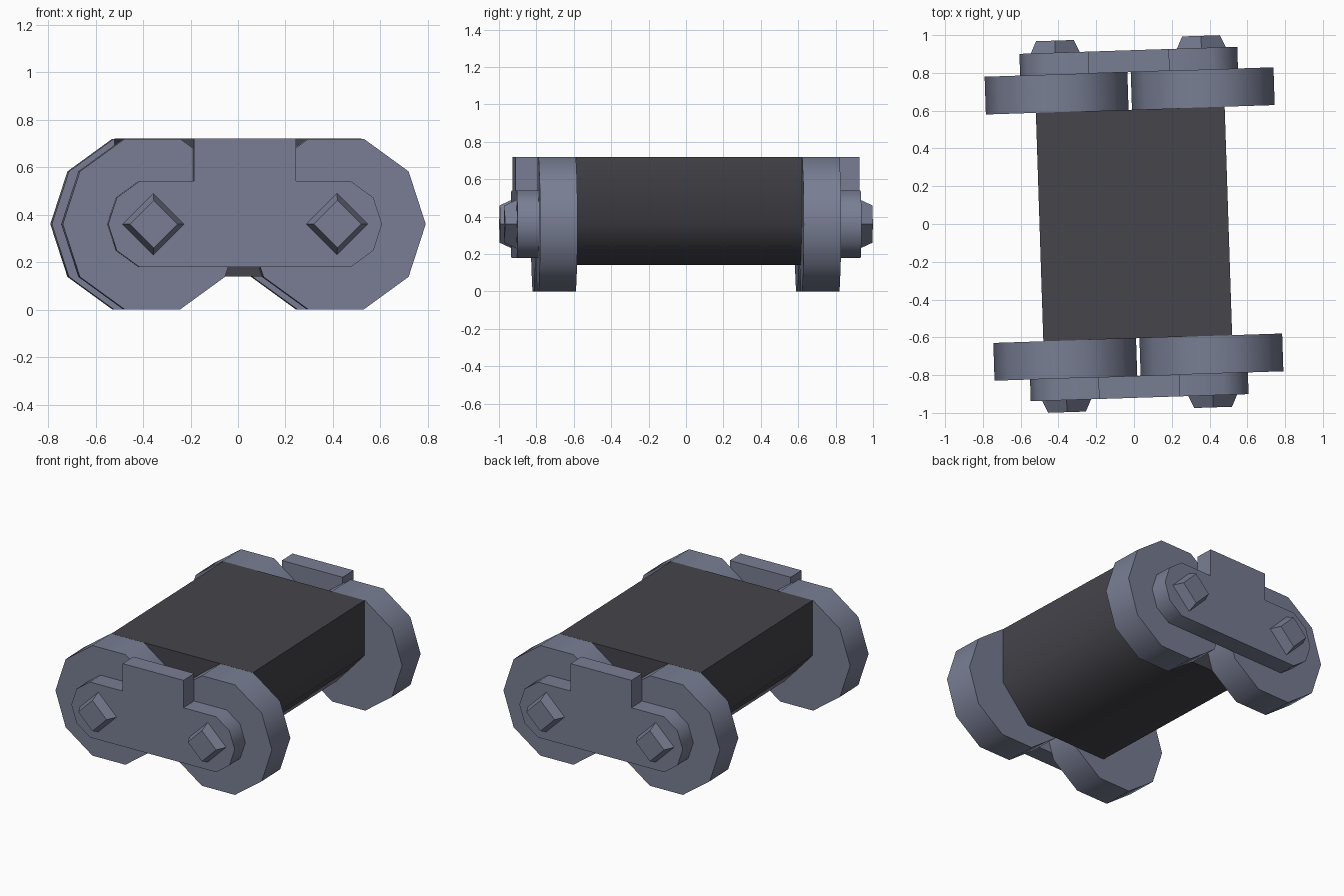
import bpy, bmesh, math
from mathutils import Matrix

if "Cube" in bpy.data.objects:
    bpy.data.objects.remove(bpy.data.objects["Cube"])

TURN = Matrix.Rotation(math.radians(1.87), 4, 'Z')   # whole model sits slightly turned
AXLE_X, AXLE_Z = 0.387, 0.36


def material(name, color):
    m = bpy.data.materials.new(name)
    m.diffuse_color = (*color, 1)
    m.use_nodes = True
    m.node_tree.nodes["Principled BSDF"].inputs["Base Color"].default_value = m.diffuse_color
    return m


STEEL = material("blue_grey_steel", (0.19, 0.21, 0.295))
DARK = material("dark_grey_rubber", (0.058, 0.058, 0.07))


def ring(cx, cz, r, n):
    return [(cx + r * math.cos(2 * math.pi * i / n), cz + r * math.sin(2 * math.pi * i / n))
            for i in range(n)]


def loft(name, near, far, y0, y1, mat):
    """Solid between two matching xz outlines at y0 and y1."""
    bm = bmesh.new()
    a = [bm.verts.new((x, y0, z)) for x, z in near]
    b = [bm.verts.new((x, y1, z)) for x, z in far]
    bm.faces.new(a)
    bm.faces.new(b[::-1])
    for i in range(len(a)):
        j = (i + 1) % len(a)
        bm.faces.new((a[j], a[i], b[i], b[j]))
    bmesh.ops.transform(bm, matrix=TURN, verts=bm.verts)
    bmesh.ops.recalc_face_normals(bm, faces=bm.faces)
    mesh = bpy.data.meshes.new(name)
    bm.to_mesh(mesh)
    bm.free()
    mesh.materials.append(mat)
    obj = bpy.data.objects.new(name, mesh)
    bpy.context.collection.objects.link(obj)
    bpy.ops.object.select_all(action='DESELECT')
    obj.select_set(True)
    bpy.context.view_layer.objects.active = obj
    bpy.ops.object.shade_smooth_by_angle(angle=math.radians(50))
    return obj


# Central block with chamfered lower corners
block = [(-0.5, 0.72), (-0.5, 0.36), (-0.3, 0.14), (0.3, 0.14), (0.5, 0.36), (0.5, 0.72)]
loft("body_block", block, block, -0.605, 0.605, DARK)

# Side plate outline: right half with rounded end and top tab, mirrored
right = [(AXLE_X + 0.19 * math.cos(math.radians(a)), AXLE_Z + 0.19 * math.sin(math.radians(a)))
         for a in range(-72, 73, 36)]
right += [(0.215, right[-1][1]), (0.215, 0.72)]
plate = right + [(-x, z) for x, z in reversed(right)]

for s, end in ((-1, "front"), (1, "back")):
    loft(f"link_plate_{end}", plate, plate, s * 0.804, s * 0.92, STEEL)
    for side, label in ((-1, "left"), (1, "right")):
        x = side * AXLE_X
        # Ten-sided rollers
        roller = ring(x, AXLE_Z, 0.378, 10)
        loft(f"roller_{end}_{label}", roller, roller, s * 0.605, s * 0.805, STEEL)
        # Tapered four-sided pin heads
        loft(f"pin_head_{end}_{label}", ring(x, AXLE_Z, 0.13, 4), ring(x, AXLE_Z, 0.1, 4),
             s * 0.919, s * 0.984, STEEL)
